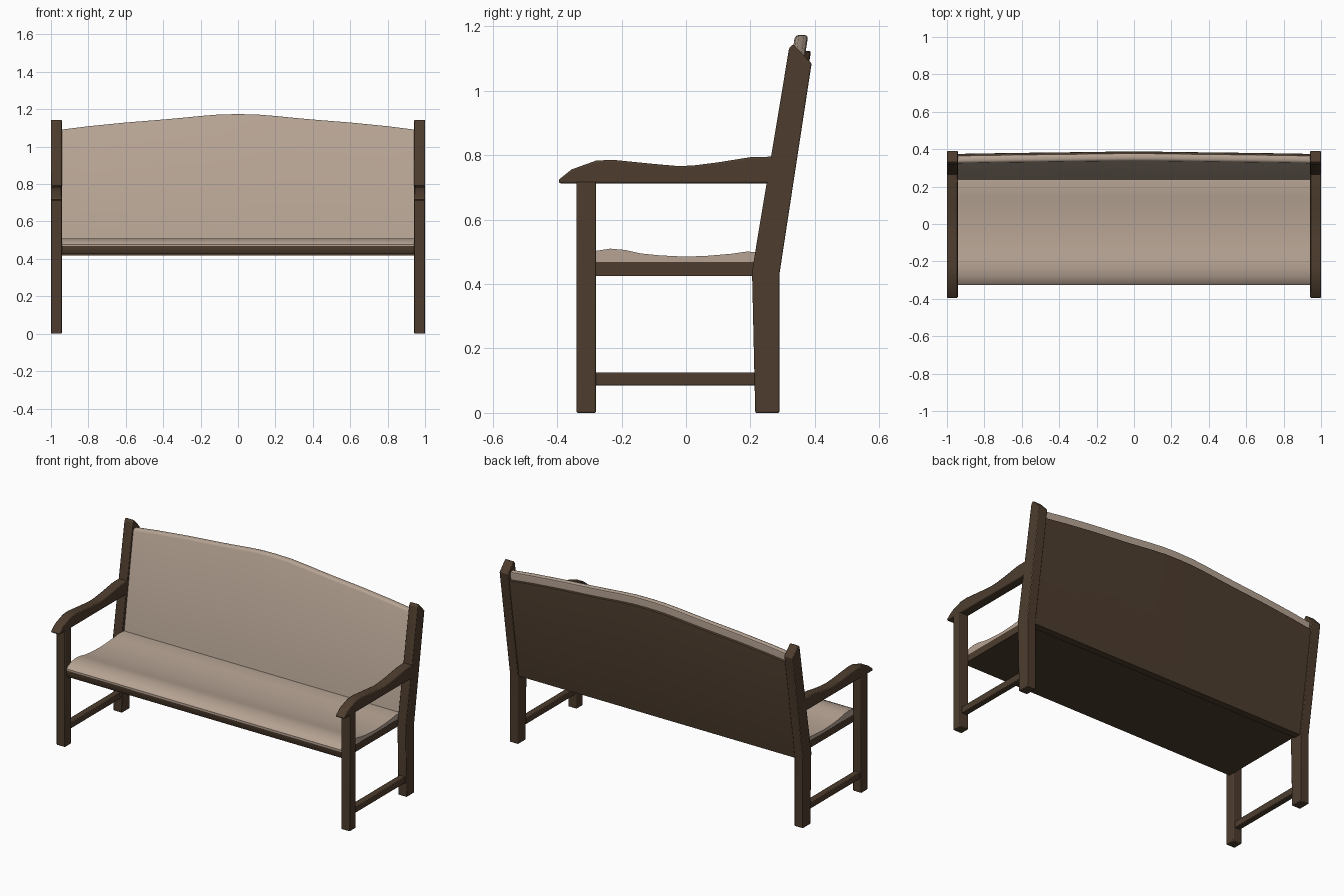
import bpy, bmesh

if "Cube" in bpy.data.objects:
    bpy.data.objects.remove(bpy.data.objects["Cube"])


def material(name, rgb):
    m = bpy.data.materials.new(name)
    m.diffuse_color = (*rgb, 1)
    m.use_nodes = True
    m.node_tree.nodes["Principled BSDF"].inputs["Base Color"].default_value = m.diffuse_color
    return m


WOOD = material("dark brown wood", (0.075, 0.046, 0.027))
CLOTH = material("beige upholstery", (0.47, 0.37, 0.295))


def loft(name, sections, mat, bevel=0.0, angle=0.7):
    """Closed solid through equal-length loops of (x, y, z) points."""
    bm = bmesh.new()
    rings = [[bm.verts.new(p) for p in s] for s in sections]
    for a, b in zip(rings, rings[1:]):
        for i in range(len(a)):
            j = (i + 1) % len(a)
            bm.faces.new((a[i], a[j], b[j], b[i]))
    bm.faces.new(rings[0])
    bm.faces.new(rings[-1])
    bmesh.ops.recalc_face_normals(bm, faces=bm.faces)
    me = bpy.data.meshes.new(name)
    bm.to_mesh(me)
    bm.free()
    me.materials.append(mat)
    ob = bpy.data.objects.new(name, me)
    bpy.context.collection.objects.link(ob)
    if bevel:
        b = ob.modifiers.new("bevel", "BEVEL")
        b.width, b.segments, b.limit_method = bevel, 2, "ANGLE"
    bpy.ops.object.select_all(action="DESELECT")
    ob.select_set(True)
    bpy.context.view_layer.objects.active = ob
    bpy.ops.object.shade_smooth_by_angle(angle=angle)
    return ob


def extrude(name, profile, x0, x1, mat, bevel=0.0):
    return loft(name, [[(x, y, z) for y, z in profile] for x in (x0, x1)], mat, bevel)


def box(y0, y1, z0, z1):
    return [(y0, z0), (y1, z0), (y1, z1), (y0, z1)]


back_leg = [(0.215, 0), (0.29, 0), (0.29, 0.43), (0.39, 1.085),
            (0.333, 1.145), (0.32, 1.132), (0.205, 0.44)]
arm = [(-0.395, 0.713), (0.28, 0.713), (0.28, 0.796), (0.2, 0.794), (0.1, 0.778),
       (0.03, 0.769), (-0.02, 0.766), (-0.1, 0.773), (-0.23, 0.786), (-0.28, 0.783),
       (-0.355, 0.756), (-0.395, 0.724)]

# End frames: legs, arms and stretchers, one set on each side
for s, side in ((-1, "left"), (1, "right")):
    a, b = s * 0.942, s * 1.0
    extrude(f"{side}_front_leg", box(-0.34, -0.28, 0, 0.72), a, b, WOOD, 0.004)
    extrude(f"{side}_back_leg", back_leg, a, b, WOOD, 0.004)
    extrude(f"{side}_armrest", arm, a, b, WOOD, 0.006)
    extrude(f"{side}_stretcher", box(-0.29, 0.225, 0.085, 0.125),
            s * 0.952, s * 0.99, WOOD, 0.004)

# Seat base and dished seat cushion
extrude("seat_base", [(-0.315, 0.425), (0.27, 0.425), (0.27, 0.468), (-0.325, 0.468),
                      (-0.325, 0.45)], -0.945, 0.945, WOOD)
cushion = [(0.25, 0.466), (-0.325, 0.466), (-0.325, 0.478), (-0.312, 0.49),
           (-0.28, 0.503), (-0.235, 0.51), (-0.19, 0.506), (-0.14, 0.495),
           (-0.08, 0.489), (0, 0.485), (0.07, 0.488), (0.14, 0.494), (0.19, 0.501),
           (0.25, 0.496)]
extrude("seat_cushion", cushion, -0.944, 0.944, CLOTH)

# Arched backrest: height of the top edge by distance from the middle
ARCH = [(0, 1.174), (0.1, 1.172), (0.2, 1.164), (0.3, 1.154), (0.4, 1.145),
        (0.6, 1.129), (0.8, 1.109), (0.945, 1.091)]
columns = [(-x, z) for x, z in ARCH[:0:-1]] + ARCH


def lean(z):
    return 0.15 * (z - 0.43)


def back_section(x, front, rear, bottom, top, r):
    return [(x, front + lean(bottom), bottom), (x, rear + lean(bottom), bottom),
            (x, rear + lean(top - r), top - r),
            (x, rear - r * 0.3 + lean(top), top - r * 0.3),
            (x, rear - r + lean(top), top), (x, front + r + lean(top), top),
            (x, front + r * 0.3 + lean(top), top - r * 0.3),
            (x, front + lean(top - r), top - r)]


loft("back_cushion", [back_section(x, 0.227, 0.268, 0.45, z, 0.012)
                      for x, z in columns], CLOTH)
loft("back_panel", [back_section(x, 0.24, 0.284, 0.417, z - 0.05, 0.006)
                    for x, z in columns], WOOD)
